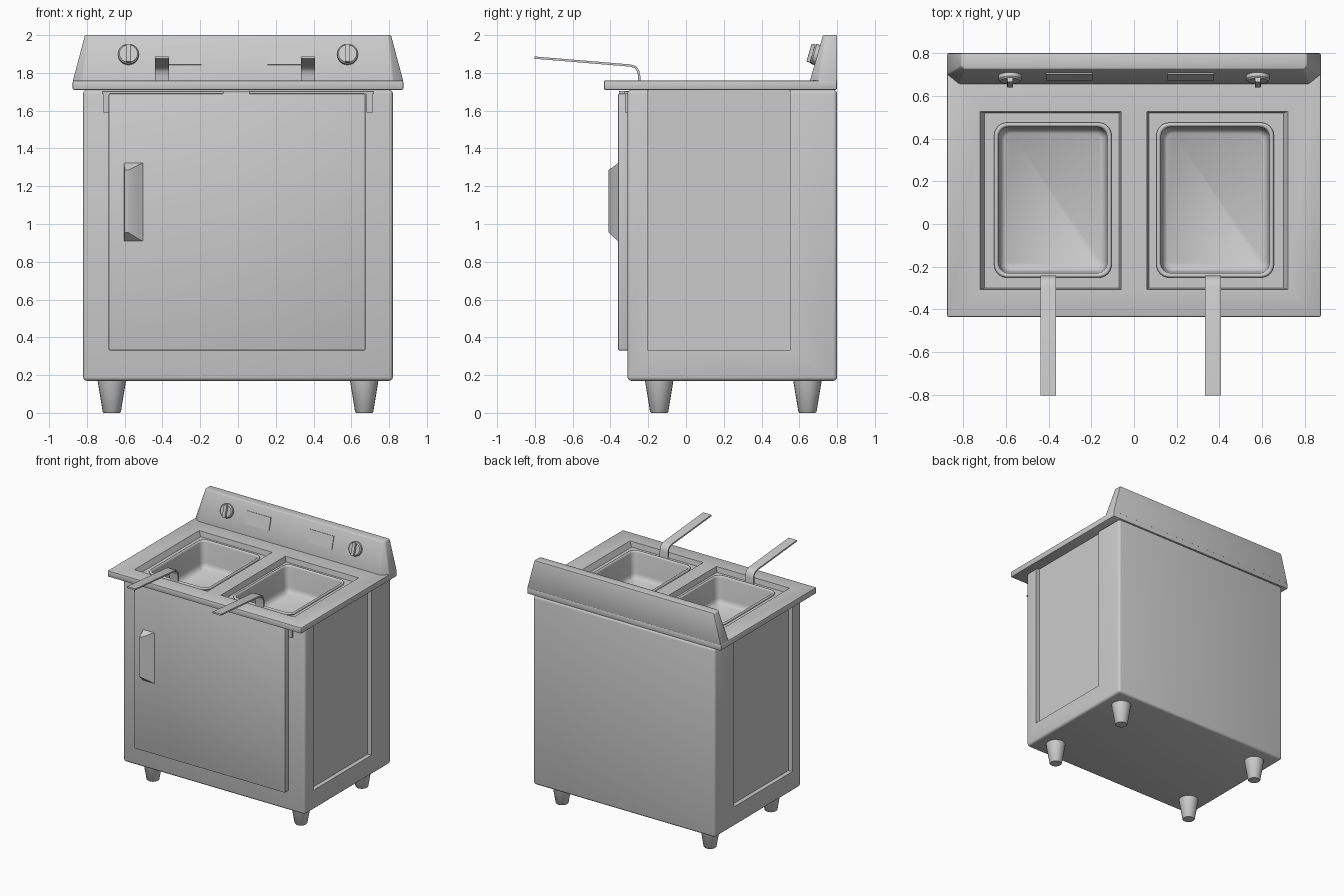
import bpy, bmesh, math
from mathutils import Matrix, Vector

if "Cube" in bpy.data.objects:
    bpy.data.objects.remove(bpy.data.objects["Cube"])


def loft(name, rings, caps=True, closed=False):
    """Skin a stack of equal-length point rings."""
    bm = bmesh.new()
    vs = [[bm.verts.new(p) for p in r] for r in rings]
    n = len(rings[0])
    pairs = list(zip(vs, vs[1:])) + ([(vs[-1], vs[0])] if closed else [])
    for a, b in pairs:
        for i in range(n):
            j = (i + 1) % n
            bm.faces.new((a[i], a[j], b[j], b[i]))
    if caps:
        bm.faces.new(vs[0])
        bm.faces.new(vs[-1])
    bmesh.ops.recalc_face_normals(bm, faces=bm.faces)
    me = bpy.data.meshes.new(name)
    bm.to_mesh(me)
    bm.free()
    ob = bpy.data.objects.new(name, me)
    bpy.context.collection.objects.link(ob)
    return ob


def rect(x0, x1, y0, y1, z):
    return [(x0, y0, z), (x1, y0, z), (x1, y1, z), (x0, y1, z)]


def box(name, x0, x1, y0, y1, z0, z1):
    return loft(name, [rect(x0, x1, y0, y1, z0), rect(x0, x1, y0, y1, z1)])


def round_rect(cx, cy, hx, hy, r, z, n=6):
    pts = []
    for k, (sx, sy) in enumerate(((1, 1), (-1, 1), (-1, -1), (1, -1))):
        for i in range(n + 1):
            a = math.pi / 2 * (k + i / n)
            pts.append((cx + sx * (hx - r) + r * math.cos(a),
                        cy + sy * (hy - r) + r * math.sin(a), z))
    return pts


def circle(cx, cy, r, z, n=20):
    return [(cx + r * math.cos(2 * math.pi * i / n),
             cy + r * math.sin(2 * math.pi * i / n), z) for i in range(n)]


def activate(ob):
    bpy.ops.object.select_all(action='DESELECT')
    ob.select_set(True)
    bpy.context.view_layer.objects.active = ob


def smooth(ob, angle=40):
    activate(ob)
    bpy.ops.object.shade_smooth_by_angle(angle=math.radians(angle))


def bevel(ob, width, segments=3):
    m = ob.modifiers.new("bevel", 'BEVEL')
    m.width, m.segments, m.limit_method = width, segments, 'ANGLE'
    activate(ob)
    bpy.ops.object.modifier_apply(modifier=m.name)


def cut(ob, cutters):
    for c in cutters:
        c.hide_render = True
        m = ob.modifiers.new("cut", 'BOOLEAN')
        m.operation, m.object, m.solver = 'DIFFERENCE', c, 'EXACT'
        activate(ob)
        bpy.ops.object.modifier_apply(modifier=m.name)


WELL_X, WELL_Y = 0.38, 0.112

# cutters: vat pits, sunken tray areas and side panels
pits, trays, sides = [], [], []
for s in (-1, 1):
    pits.append(loft("pit_cutter", [round_rect(s * WELL_X, WELL_Y, 0.268, 0.356, 0.055, z)
                                    for z in (1.45, 1.9)]))
    x = sorted((s * 0.07, s * 0.70))
    xt = sorted((s * 0.055, s * 0.73))
    trays.append(loft("tray_cutter", [rect(*x, -0.30, 0.52, 1.718), rect(*xt, -0.31, 0.53, 1.78)]))
    x = sorted((s * 0.785, s * 0.9))
    sides.append(box("side_cutter", *x, -0.20, 0.55, 0.33, 1.75))

# cabinet
cabinet = box("cabinet", -0.82, 0.82, -0.31, 0.80, 0.17, 1.71)
bevel(cabinet, 0.02)
cut(cabinet, pits + sides)
smooth(cabinet)

# counter top
counter = box("counter_top", -0.875, 0.875, -0.435, 0.80, 1.71, 1.76)
bevel(counter, 0.008, 2)
cut(counter, trays + pits)
smooth(counter)
for c in pits + trays + sides:
    bpy.data.objects.remove(c)

# control backsplash, with chamfered front corners
def splash(x_in, x_out, y_front, y_side, z):
    return [(-x_in, y_front, z), (x_in, y_front, z), (x_out, y_side, z),
            (x_out, 0.80, z), (-x_out, 0.80, z), (-x_out, y_side, z)]


back = loft("backsplash", [splash(0.82, 0.875, 0.655, 0.70, 1.755),
                           splash(0.795, 0.81, 0.725, 0.74, 2.0)])
bevel(back, 0.006, 2)
smooth(back)

# local frame on the sloped control face: local z points out of the face
tilt = math.atan2(0.07, 0.24)


def on_face(ob, x, z):
    y = 0.655 + (z - 1.757) * 0.07 / 0.245
    ob.matrix_world = Matrix.Translation((x, y, z)) @ Matrix.Rotation(math.pi / 2 - tilt, 4, 'X')


for s in (-1, 1):
    # rotary knob with a raised grip
    knob = loft("knob", [circle(0, 0, r, z, 24) for r, z in
                         ((0.055, -0.005), (0.055, 0.018), (0.048, 0.026))])
    on_face(knob, s * 0.58, 1.895)
    smooth(knob)
    grip = box("knob_grip", -0.014, 0.014, -0.05, 0.05, 0.02, 0.045)
    bevel(grip, 0.005, 2)
    on_face(grip, s * 0.58, 1.895)
    # display plate
    plate = box("display_plate", -0.109, 0.109, -0.05, 0.05, -0.01, 0.006)
    on_face(plate, -0.303 if s < 0 else 0.265, 1.89)

# fry baskets: outer wall, rolled rim, inner wall, floor
for s in (-1, 1):
    prof = [(0.245, 1.485, 0), (0.262, 1.50, 0), (0.265, 1.715, 0), (0.272, 1.722, 0),
            (0.275, 1.730, 0), (0.271, 1.738, 0), (0.264, 1.740, 0), (0.257, 1.735, 0),
            (0.254, 1.725, 0), (0.248, 1.56, 0), (0.242, 1.535, 0), (0.225, 1.52, 0)]
    b = loft("basket", [round_rect(s * WELL_X, WELL_Y, h, h + 0.088, 0.06 - (0.275 - h) * 0.6, z)
                        for h, z, _ in prof])
    smooth(b, 50)

    # basket handle: flat strip swept along a side-view path
    path = [(-0.246, 1.715), (-0.248, 1.785), (-0.254, 1.812), (-0.268, 1.830),
            (-0.295, 1.839), (-0.803, 1.881)]
    hx, rings = (-0.402 if s < 0 else 0.37), []
    for i, p in enumerate(path):
        a, c = Vector(path[max(i - 1, 0)]), Vector(path[min(i + 1, len(path) - 1)])
        t = (c - a).normalized()
        n = Vector((-t.y, t.x)) * 0.006
        y, z = p
        rings.append([(hx - 0.037, y + n.x, z + n.y), (hx + 0.037, y + n.x, z + n.y),
                      (hx + 0.037, y - n.x, z - n.y), (hx - 0.037, y - n.x, z - n.y)])
    smooth(loft("basket_handle", rings), 35)

# door
door = box("door", -0.685, 0.675, -0.36, -0.30, 0.33, 1.69)
bevel(door, 0.008, 2)
smooth(door)

# door pull: wedge with a steep grip side and tapered ends
plan = [(-0.605, -0.35), (-0.60, -0.41), (-0.58, -0.41), (-0.53, -0.375), (-0.485, -0.35)]


def pull_ring(z_end, z_front):
    return [(x, y, z_end + (z_front - z_end) * (-0.35 - y) / 0.06) for x, y in plan]


pull = loft("door_pull", [pull_ring(0.90, 0.955), pull_ring(1.33, 1.285)])
smooth(pull, 35)

# door hinge rail and end brackets
box("hinge_rail", -0.72, 0.72, -0.325, -0.305, 1.688, 1.702)
box("door_catch", -0.08, 0.06, -0.355, -0.305, 1.688, 1.704)
for s in (-1, 1):
    box("hinge_bracket", *sorted((s * 0.68, s * 0.712)), -0.322, -0.305, 1.59, 1.70)

# tapered feet
for x in (-0.668, 0.668):
    for y in (-0.142, 0.643):
        smooth(loft("foot", [circle(x, y, r, z) for r, z in
                             ((0.043, 0), (0.048, 0.005), (0.077, 0.18))]))
